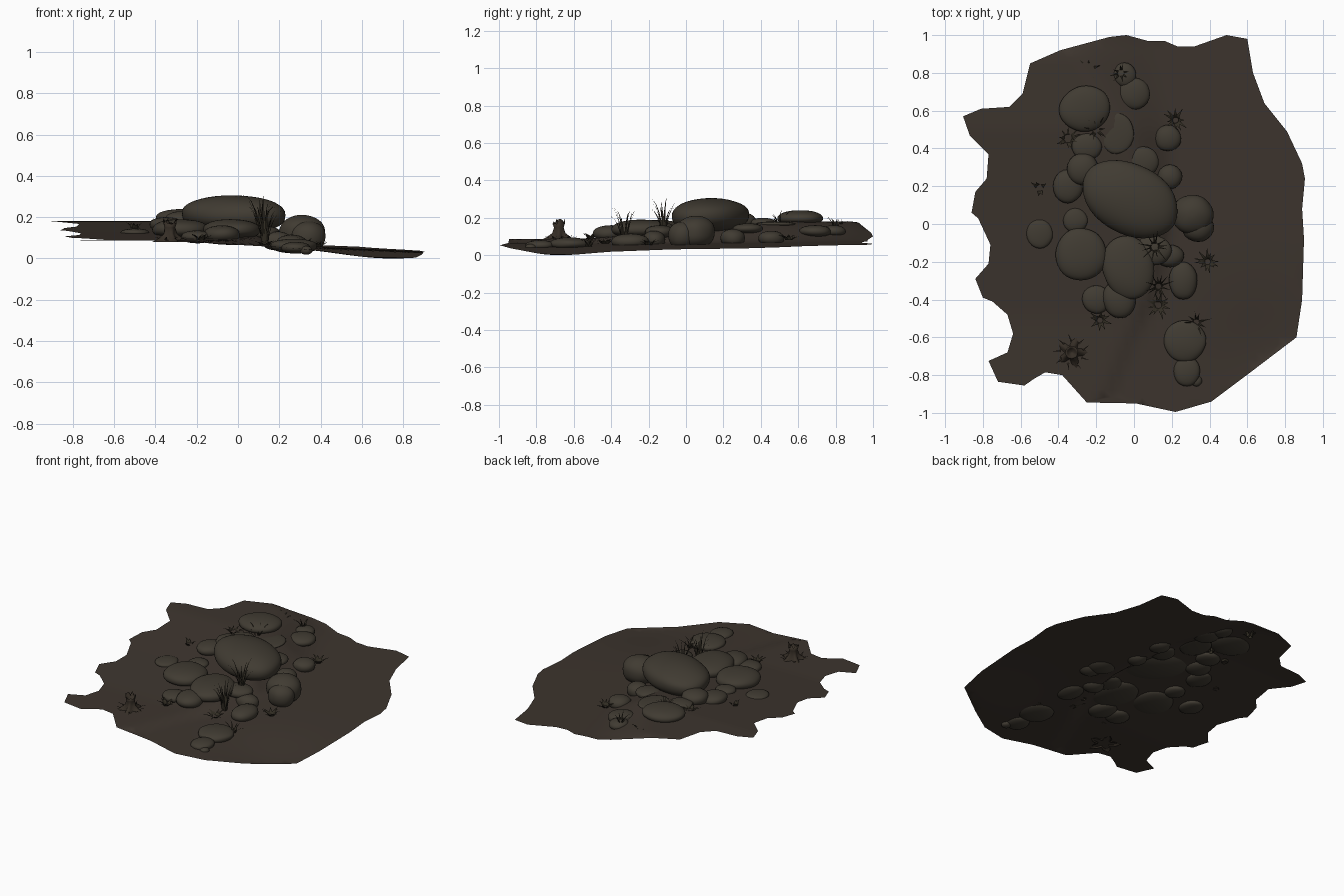
import bpy, bmesh, math, random
from mathutils import Vector, Matrix, noise, geometry

if "Cube" in bpy.data.objects:
    bpy.data.objects.remove(bpy.data.objects["Cube"])

random.seed(4)


def material(name, col):
    m = bpy.data.materials.new(name)
    m.diffuse_color = (*col, 1)
    m.use_nodes = True
    m.node_tree.nodes["Principled BSDF"].inputs["Base Color"].default_value = m.diffuse_color
    return m


SOIL = material("dark soil", (0.046, 0.035, 0.027))
STONE = material("mossy stone", (0.052, 0.044, 0.032))
GRASS = material("dry grass", (0.030, 0.025, 0.016))
BARK = material("old bark", (0.036, 0.027, 0.019))


def finish(bm, name, mat, smooth=True):
    me = bpy.data.meshes.new(name)
    bm.to_mesh(me)
    bm.free()
    me.materials.append(mat)
    for p in me.polygons:
        p.use_smooth = smooth
    ob = bpy.data.objects.new(name, me)
    bpy.context.collection.objects.link(ob)
    return ob


def lerp_table(t, table):
    if t <= table[0][0]:
        return table[0][1]
    for (a, va), (b, vb) in zip(table, table[1:]):
        if t <= b:
            return va + (vb - va) * (t - a) / (b - a)
    return table[-1][1]


# ground height: high bank on the left, a step, then a gentle slope to the right
BANK = [(-1, .085), (-.5, .09), (0, .13), (.5, .18), (.9, .18), (1, .155)]
STEP = [(-1, -.22), (-.6, -.07), (-.35, .06), (0, .1), (.5, -.1), (.75, -.27), (.95, -.4)]


def ground(x, y):
    left = lerp_table(y, BANK)
    right = .08 - .04 * max(x, 0) - (1 - y) / 2 * (.015 + .01 * x)
    right -= .033 * math.exp(-((x - .7) ** 2 + (y + .7) ** 2) / .1)
    w = .1 + .45 * max(0, y)
    t = min(1, max(0, (x - lerp_table(y, STEP)) / w))
    t = t * t * (3 - 2 * t)
    return left + (right - left) * t


# terrain sheet with a ragged outline
OUTLINE = [(.49, 1), (.60, .98), (.63, .80), (.69, .64), (.81, .49), (.89, .32), (.905, .24),
           (.89, .08), (.9, -.08), (.89, -.4), (.86, -.6), (.61, -.79), (.41, -.94), (.22, -.995),
           (.01, -.95), (-.25, -.945), (-.38, -.8), (-.47, -.785), (-.53, -.82), (-.58, -.855),
           (-.72, -.835), (-.77, -.725), (-.67, -.68), (-.64, -.58), (-.67, -.48), (-.75, -.41),
           (-.8, -.39), (-.84, -.29), (-.77, -.21), (-.76, -.11), (-.825, .03), (-.86, .06),
           (-.84, .17), (-.78, .24), (-.77, .37), (-.87, .47), (-.905, .57), (-.81, .61),
           (-.66, .62), (-.59, .69), (-.55, .85), (-.39, .92), (-.13, .99), (-.04, 1),
           (.07, .97), (.16, .97), (.23, .94), (.32, .94)]
pts = [Vector(p) for p in reversed(OUTLINE)]
n = len(pts)
pts += [Vector((i * .04 + .003, j * .04 + .003)) for i in range(-24, 25) for j in range(-26, 27)]
res = geometry.delaunay_2d_cdt(pts, [], [list(range(n))], 1, 1e-5)
bm = bmesh.new()
vs = [bm.verts.new((p.x, p.y, ground(p.x, p.y))) for p in res[0]]
for f in res[2]:
    bm.faces.new([vs[i] for i in f])
bmesh.ops.delete(bm, geom=[v for v in bm.verts if not v.link_faces], context='VERTS')
bm.normal_update()
if sum(f.normal.z for f in bm.faces) < 0:
    bmesh.ops.reverse_faces(bm, faces=bm.faces[:])
finish(bm, "terrain", SOIL)

# rocks: x, y, half width, half depth, top height, turn in degrees
ROCKS = [(-.02, .13, .27, .185, .305, -28), (-.27, .29, .085, .085, .23, 0),
         (-.03, -.23, .135, .17, .19, 15), (-.28, -.16, .135, .14, .19, 0),
         (-.26, .61, .135, .12, .24, 15), (.31, .05, .11, .105, .21, 0),
         (.34, -.02, .085, .075, .18, 0), (-.25, .41, .08, .07, .2, 0),
         (-.35, .2, .08, .09, .2, 0), (-.31, .02, .065, .065, .16, 0),
         (-.5, -.05, .07, .08, .145, 0), (-.09, .48, .09, .11, .18, 0),
         (.05, .33, .08, .08, .17, 0), (.19, .25, .065, .065, .14, 0),
         (.18, .455, .07, .07, .13, 0), (0, .69, .085, .085, .16, 0),
         (-.05, .79, .06, .065, .16, 0), (.19, -.17, .075, .06, .13, 0),
         (.1, -.14, .1, .08, .16, 0), (.26, -.3, .075, .1, .115, 0),
         (-.2, -.4, .075, .075, .135, 0), (-.08, -.4, .085, .1, .16, 20),
         (.27, -.62, .112, .11, .095, 0), (.28, -.78, .07, .08, .08, 0),
         (.33, -.83, .03, .03, .06, 0)]
for k, (x, y, rx, ry, top, turn) in enumerate(ROCKS):
    bm = bmesh.new()
    bmesh.ops.create_icosphere(bm, subdivisions=4 if rx > .1 else 3, radius=1)
    low = ground(x, y) - .025
    for v in bm.verts:
        d = v.co.copy()
        # boulder: blunted sphere with soft lumps
        d *= 1 + .05 * noise.noise(d * 1.1 + Vector((k * 3.1, 0, 0)))
        d.z = math.copysign(min(1, abs(d.z)) ** .85, d.z)
        v.co = Vector((d.x * rx, d.y * ry, d.z * (top - low) / 2))
    bm.transform(Matrix.Translation((x, y, (top + low) / 2)) @ Matrix.Rotation(math.radians(turn), 4, 'Z'))
    finish(bm, f"rock_{k + 1}", STONE)


def blade(bm, base, ang, reach, height, width):
    """one bent, tapered leaf"""
    out = Vector((math.cos(ang), math.sin(ang), 0))
    side = Vector((-out.y, out.x, 0)) * width / 2
    rows = []
    for i in range(5):
        t = i / 4
        c = base + out * reach * t ** 1.6 + Vector((0, 0, height * (1 - (1 - t) ** 1.4)))
        rows.append([bm.verts.new(c + side * s * (1 - .92 * t)) for s in (-1, 1)])
    for a, b in zip(rows, rows[1:]):
        bm.faces.new((a[0], a[1], b[1], b[0]))


# grass tufts and low leafy plants: x, y, base height, blades, reach, height
TUFTS = [(.11, -.12, .13, 12, .08, .19), (.13, -.33, .07, 12, .08, .2),
         (-.2, .5, .16, 9, .06, .08), (-.07, .8, .15, 8, .05, .06),
         (.33, -.52, .045, 8, .07, .06), (-.35, .45, .165, 10, .06, .03),
         (.22, .55, .08, 10, .06, .03), (.39, -.2, .055, 12, .06, .03),
         (.13, -.43, .06, 12, .07, .03), (-.18, -.51, .09, 9, .05, .03),
         (-.24, .82, .14, 6, .05, .05), (-.5, .19, .145, 5, .04, .03)]
for k, (x, y, z, count, reach, height) in enumerate(TUFTS):
    bm = bmesh.new()
    for i in range(count):
        a = math.tau * (i + random.random() * .7) / count
        s = random.uniform(.6, 1)
        base = Vector((x + .015 * math.cos(a), y + .015 * math.sin(a), z))
        blade(bm, base, a, reach * random.uniform(.5, 1), height * s, .013 if height > .05 else .025)
    finish(bm, f"grass_tuft_{k + 1}", GRASS)

# broken tree stump with flared roots and a jagged rim
bm = bmesh.new()
SX, SY = -.33, -.68
SIDES = 20
rings = []
for h, r, root in [(-.01, .075, .45), (.008, .05, .35), (.03, .032, .15), (.06, .026, 0),
                   (.085, .034, 0), (.07, .022, 0), (.055, .004, 0)]:
    ring = []
    for i in range(SIDES):
        a = math.tau * i / SIDES
        rr = r * (1 + root * math.cos(5 * a))
        zz = h + (random.uniform(-.008, .022) if h == .085 else 0)
        ring.append(bm.verts.new((SX + rr * math.cos(a), SY + rr * math.sin(a), ground(SX, SY) + zz)))
    rings.append(ring)
for a, b in zip(rings, rings[1:]):
    for i in range(SIDES):
        j = (i + 1) % SIDES
        bm.faces.new((a[i], a[j], b[j], b[i]))
bm.faces.new(rings[-1])
finish(bm, "stump", BARK)

# loose twigs around the stump
bm = bmesh.new()
for i in range(9):
    a = math.tau * i / 9 + .2
    p = Vector((SX + .06 * math.cos(a), SY + .06 * math.sin(a), ground(SX, SY) + .004))
    blade(bm, p, a + random.uniform(-.5, .5), .04, .012, .012)
finish(bm, "stump_twigs", BARK)
